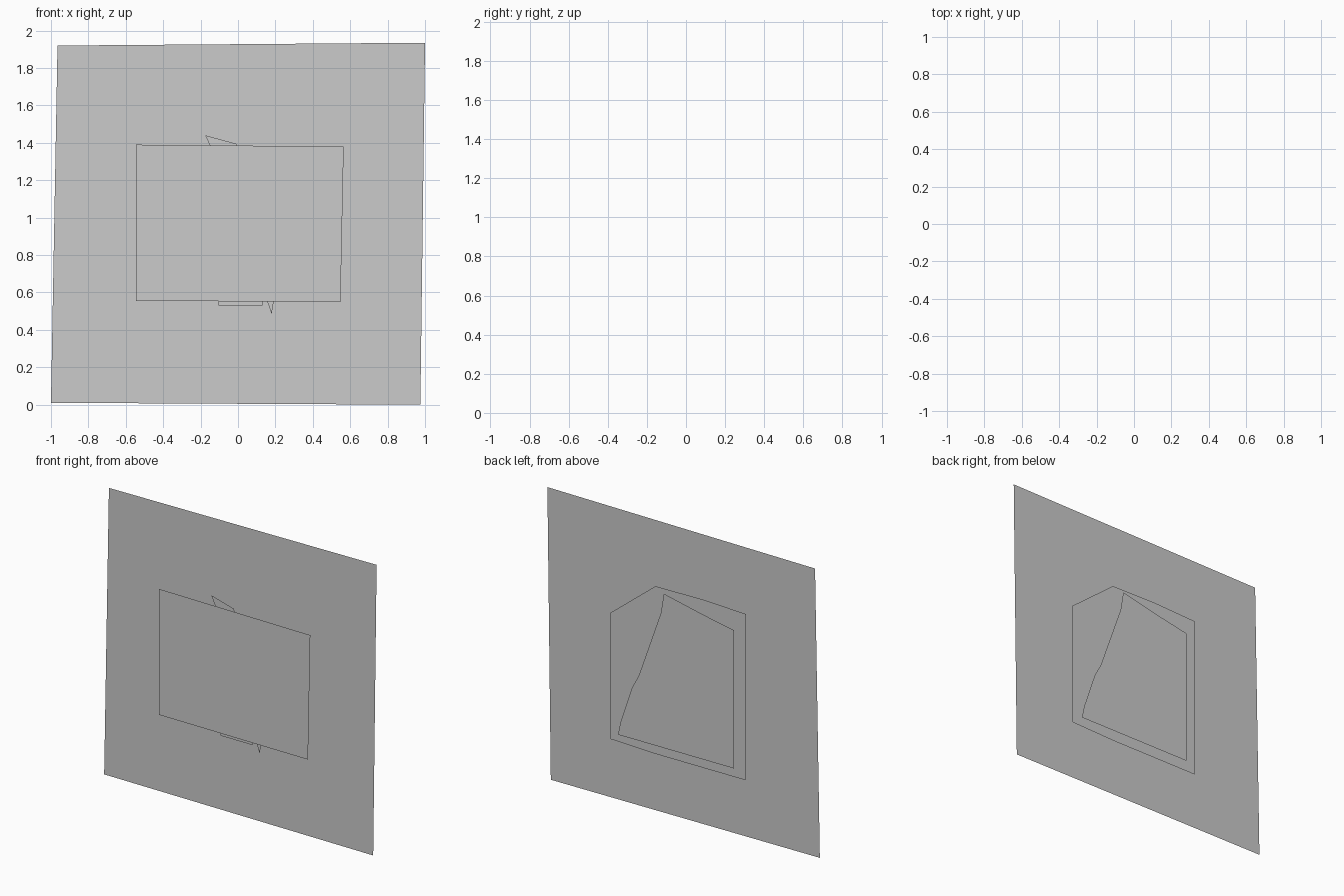
import bpy
import bmesh


def sheet(name, y, outline):
    """Flat paper-thin cut-out standing upright in the plane y."""
    bm = bmesh.new()
    bm.faces.new([bm.verts.new((x, y, z)) for x, z in outline])
    bmesh.ops.triangulate(bm, faces=bm.faces[:])
    mesh = bpy.data.meshes.new(name)
    bm.to_mesh(mesh)
    bm.free()
    obj = bpy.data.objects.new(name, mesh)
    bpy.context.collection.objects.link(obj)
    return obj


# Large slightly skewed backing sheet
sheet("backing_sheet", 0.025,
      [(-1, 0.01), (0.975, 0), (1, 1.935), (-0.965, 1.92)])

# Front cover panel
sheet("front_panel", -0.049,
      [(-0.545, 0.555), (0.548, 0.55), (0.565, 1.38), (-0.545, 1.39)])

# Upright strip behind the front panel
sheet("front_strip", -0.036,
      [(-0.105, 0.53), (0.13, 0.53), (0.155, 1.345), (-0.09, 1.35)])

# Jagged bolt behind the strip
sheet("jagged_bolt", -0.03,
      [(-0.175, 1.44), (-0.01, 1.395), (0.08, 1.08), (0.26, 1.0),
       (0.14, 0.8), (0.18, 0.485), (0.03, 0.91), (-0.215, 0.96),
       (0.0, 1.06)])

# Notched card against the front of the backing
sheet("notched_card", 0.02,
      [(-0.492, 0.455), (0.475, 0.458), (0.487, 1.3), (0.342, 1.3),
       (0.342, 1.42), (-0.04, 1.42), (-0.04, 1.38), (-0.108, 1.38),
       (-0.108, 1.414), (-0.476, 1.414)])

# Stepped card against the rear of the backing
sheet("stepped_card", 0.035,
      [(-0.463, 0.385), (0.2, 0.383), (0.528, 0.393), (0.528, 1.232),
       (0.2, 1.375), (0.2, 1.495), (-0.15, 1.5), (-0.15, 1.446),
       (-0.465, 1.488)])

# Sloped card between the rear sheets
sheet("sloped_card", 0.039,
      [(-0.44, 0.6), (0.5, 0.588), (0.505, 1.03), (0.24, 1.09),
       (-0.44, 1.33)])

# Rearmost peaked sheet with a curved flank
sheet("rear_peak", 0.049,
      [(-0.388, 0.448), (0.465, 0.445), (0.447, 0.53), (0.36, 0.788),
       (0.23, 1.03), (0.172, 1.25), (0.15, 1.336), (0.128, 1.47),
       (-0.165, 1.407), (-0.388, 1.365)])
